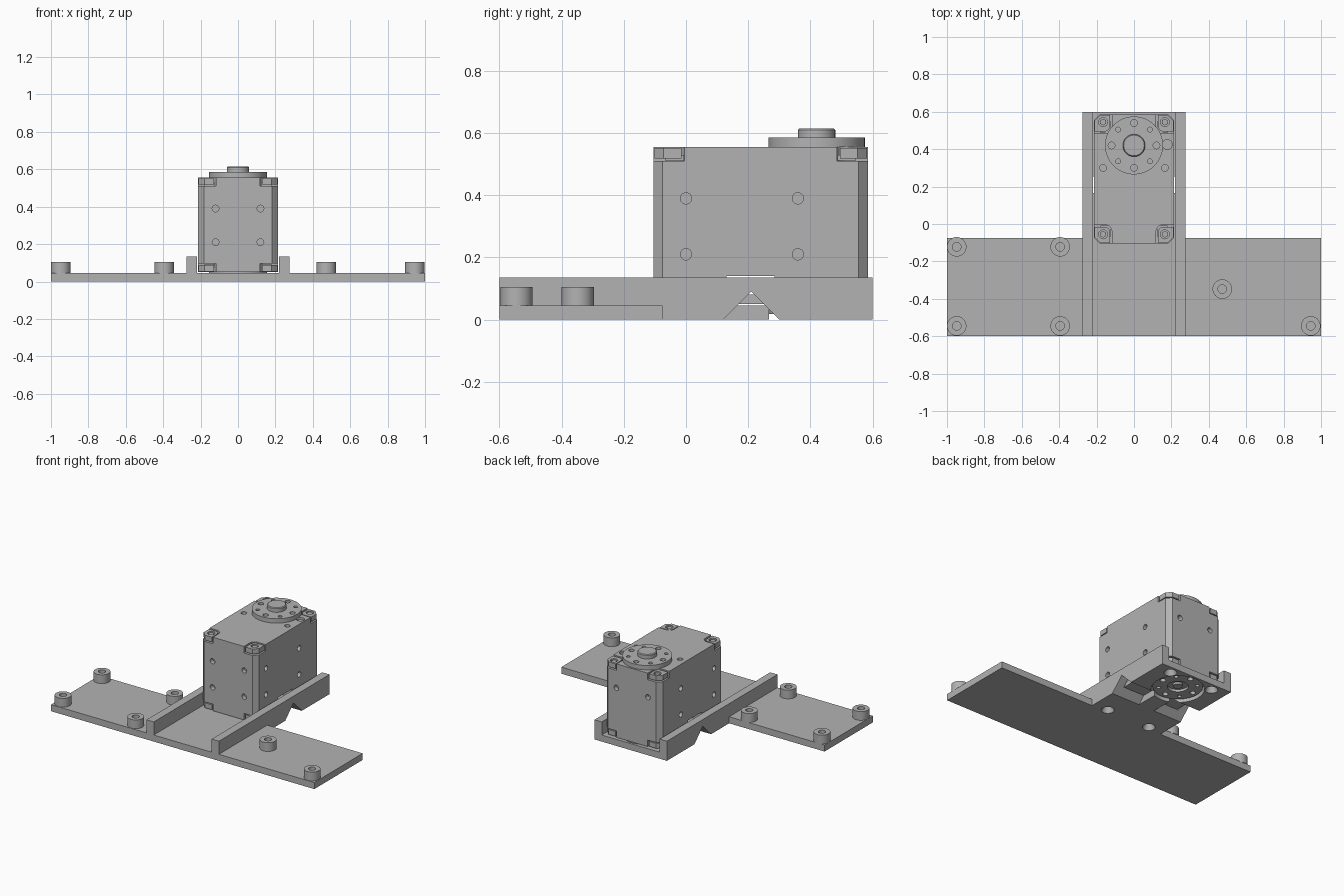
import bpy, bmesh
from math import pi, radians, cos, sin
from mathutils import Matrix, Vector

old = bpy.data.objects.get("Cube")
if old:
    bpy.data.objects.remove(old, do_unlink=True)

grey = bpy.data.materials.new("plain grey")
grey.use_nodes = True
COLOR = (0.45, 0.45, 0.45, 1)
grey.diffuse_color = COLOR
grey.node_tree.nodes["Principled BSDF"].inputs["Base Color"].default_value = COLOR


def box(bm, x0, x1, y0, y1, z0, z1):
    m = Matrix.Translation(((x0 + x1) / 2, (y0 + y1) / 2, (z0 + z1) / 2))
    m = m @ Matrix.Diagonal((x1 - x0, y1 - y0, z1 - z0, 1))
    return bmesh.ops.create_cube(bm, size=1, matrix=m)["verts"]


def rod(bm, center, r, depth, axis="Z", r2=None, seg=24):
    rot = {"X": Matrix.Rotation(pi / 2, 4, "Y"), "Y": Matrix.Rotation(pi / 2, 4, "X"),
           "Z": Matrix.Identity(4)}[axis]
    bmesh.ops.create_cone(bm, cap_ends=True, segments=seg, radius1=r,
                          radius2=r if r2 is None else r2, depth=depth,
                          matrix=Matrix.Translation(center) @ rot)


def prism(bm, points, move):
    """Extrude a polygon of 3D points along a vector."""
    face = bm.faces.new([bm.verts.new(p) for p in points])
    ext = bmesh.ops.extrude_face_region(bm, geom=[face])["geom"]
    bmesh.ops.translate(bm, vec=move, verts=[v for v in ext if isinstance(v, bmesh.types.BMVert)])
    bmesh.ops.recalc_face_normals(bm, faces=bm.faces[:])


def make(name, bm):
    mesh = bpy.data.meshes.new(name)
    bm.to_mesh(mesh)
    bm.free()
    mesh.materials.append(grey)
    ob = bpy.data.objects.new(name, mesh)
    bpy.context.collection.objects.link(ob)
    return ob


def activate(ob):
    bpy.ops.object.select_all(action="DESELECT")
    ob.select_set(True)
    bpy.context.view_layer.objects.active = ob


def boolean(ob, bm, op="DIFFERENCE"):
    tool = make("tool", bm)
    activate(ob)
    mod = ob.modifiers.new("bool", "BOOLEAN")
    mod.operation, mod.solver, mod.object = op, "EXACT", tool
    mod.use_self = True
    bpy.ops.object.modifier_apply(modifier=mod.name)
    bpy.data.objects.remove(tool, do_unlink=True)


def smooth(ob):
    activate(ob)
    bpy.ops.object.shade_smooth_by_angle(angle=radians(30))


AXIS_Y = 0.42
SIDES = (-1, 1)
T = 0.045            # plate thickness

# T-shaped base plate
bm = bmesh.new()
outline = [(-1, -.6), (1, -.6), (1, -.075), (.275, -.075),
           (.275, .6), (-.275, .6), (-.275, -.075), (-1, -.075)]
prism(bm, [(x, y, 0) for x, y in outline], (0, 0, T))
base = make("base_bracket", bm)

# Side rails
bm = bmesh.new()
for s in SIDES:
    x0, x1 = sorted((s * .22, s * .275))
    box(bm, x0, x1, -.6, .6, 0, .135)
boolean(base, bm, "UNION")

# V notches under the rails
bm = bmesh.new()
for s in SIDES:
    prism(bm, [(s * .3, .11, -.01), (s * .3, .31, -.01), (s * .3, .21, .09)], (-s * .24, 0, 0))
boolean(base, bm)

# Opening for the lower disc and countersunk screw holes
bm = bmesh.new()
rod(bm, (0, AXIS_Y, T / 2), .165, .2, seg=48)
for s in SIDES:
    for y in (-.055, .545):
        rod(bm, (s * .165, y, .02), .045, .06, r2=.018)
boolean(base, bm)
smooth(base)

# Standoffs with blind holes
posts = [(-.948, -.122), (-.948, -.545), (-.395, -.122), (-.395, -.545), (.472, -.348), (.945, -.545)]
for i, (x, y) in enumerate(posts):
    bm = bmesh.new()
    rod(bm, (x, y, (T + .105) / 2), .052, .105 - T, seg=32)
    post = make(f"standoff_{i + 1}", bm)
    bm = bmesh.new()
    rod(bm, (x, y, .105), .023, .1)
    boolean(post, bm)
    smooth(post)

# Motor housing with chamfered upright edges
X, Y0, Y1, Z0, Z1, C = .213, -.105, .585, .05, .555, .03
bm = bmesh.new()
box(bm, -X, X, Y0, Y1, Z0, Z1)
upright = [e for e in bm.edges if abs(e.verts[0].co.z - e.verts[1].co.z) > .1]
bmesh.ops.bevel(bm, geom=upright, offset=C, segments=1, affect="EDGES")
body = make("motor_housing", bm)

# Corner pockets, top and bottom
corners = [(sx, sy, sz) for sx in SIDES for sy in SIDES for sz in SIDES]
MY = (Y0 + Y1) / 2
bm = bmesh.new()
for sx, sy, sz in corners:
    cx, cy = sx * X, (Y1 if sy > 0 else Y0)
    cz = Z1 if sz > 0 else Z0
    xs = sorted((cx - sx * .095, cx + sx * .02))
    ys = sorted((cy - sy * .1, cy + sy * .02))
    zs = sorted((cz - sz * .045, cz + sz * .02))
    verts = box(bm, *xs, *ys, *zs)
    inner = [e for e in {e for v in verts for e in v.link_edges}
             if all(abs(v.co.x - (cx - sx * .095)) < 1e-4 and
                    abs(v.co.y - (cy - sy * .1)) < 1e-4 for v in e.verts)]
    bmesh.ops.bevel(bm, geom=inner, offset=.035, segments=5, profile=.5, affect="EDGES")
boolean(body, bm)

# Threaded holes and side cable passage
bm = bmesh.new()
for z in (.21, .39):
    for s in SIDES:
        for y in (0, .36):
            rod(bm, (s * X, y, z), .018, .06, "X")
        rod(bm, (s * .12, Y0, z), .018, .06, "Y")
for s in SIDES:
    rod(bm, (s * .12, Y1, .39), .018, .06, "Y")
    rod(bm, (s * .165, .3, Z1), .018, .06)
rod(bm, (.178, .425, Z1), .026, .03)
box(bm, -.3, .3, .13, .285, .08, .14)
boolean(body, bm)
smooth(body)

# Corner lugs with screw sockets, set in the pockets
for i, (sx, sy, sz) in enumerate(corners):
    ox, oy = sx * (X - .003), (Y1 - .003 if sy > 0 else Y0 + .003)
    lo, hi = (Z1 - .037, Z1 - .003) if sz > 0 else (Z0 + .003, Z0 + .037)
    w = .083
    pts = [(ox - sx * C, oy), (ox - sx * w, oy), (ox - sx * w, oy - sy * .06),
           (ox - sx * .075, oy - sy * .078), (ox - sx * .06, oy - sy * (w + .004)),
           (ox, oy - sy * (w + .004)), (ox, oy - sy * C)]
    bm = bmesh.new()
    prism(bm, [(x, y, lo) for x, y in pts], (0, 0, hi - lo))
    lug = make(f"corner_lug_{i + 1}", bm)
    bm = bmesh.new()
    hole_z = hi if sz > 0 else lo
    rod(bm, (sx * .165, .545 if sy > 0 else -.055, hole_z), .024, .04)
    boolean(lug, bm)
    # Screw head inside the socket
    bm = bmesh.new()
    rod(bm, (sx * .165, .545 if sy > 0 else -.055, hole_z - sz * .015), .018, .02, seg=6)
    make(f"corner_screw_{i + 1}", bm)
    # Backing strip between lug and pocket wall
    bm = bmesh.new()
    xs = sorted((sx * (X - .09), sx * (X - .035)))
    ys = sorted((oy - sy * .035, oy - sy * .095))
    zs = (hi - .04, hi - .022) if sz > 0 else (lo + .022, lo + .04)
    box(bm, *xs, *ys, *zs)
    make(f"lug_seat_{i + 1}", bm)


# Output disc with bolt circle on top
def bolt_circle(bm, z, depth):
    for k in range(8):
        a = k * pi / 4
        rod(bm, (.12 * cos(a), AXIS_Y + .12 * sin(a), z), .013 if k % 2 else .018, depth, seg=16)


bm = bmesh.new()
rod(bm, (0, AXIS_Y, .57), .155, .03, seg=64)
disc = make("output_disc", bm)
bm = bmesh.new()
bolt_circle(bm, .585, .04)
boolean(disc, bm)
smooth(disc)

bm = bmesh.new()
rod(bm, (0, AXIS_Y, .5975), .06, .035, seg=40)
rim = [e for e in bm.edges if all(v.co.z > .6 for v in e.verts)]
bmesh.ops.bevel(bm, geom=rim, offset=.005, segments=1, affect="EDGES")
smooth(make("output_hub", bm))

# Lower idler disc inside the base opening
bm = bmesh.new()
rod(bm, (0, AXIS_Y, .035), .155, .034, seg=64)
idler = make("idler_disc", bm)
bm = bmesh.new()
bolt_circle(bm, .02, .04)
rod(bm, (0, AXIS_Y, .02), .065, .03, seg=32)
boolean(idler, bm)
smooth(idler)
bm = bmesh.new()
rod(bm, (0, AXIS_Y, .035), .03, .03, seg=24)
smooth(make("idler_screw", bm))
